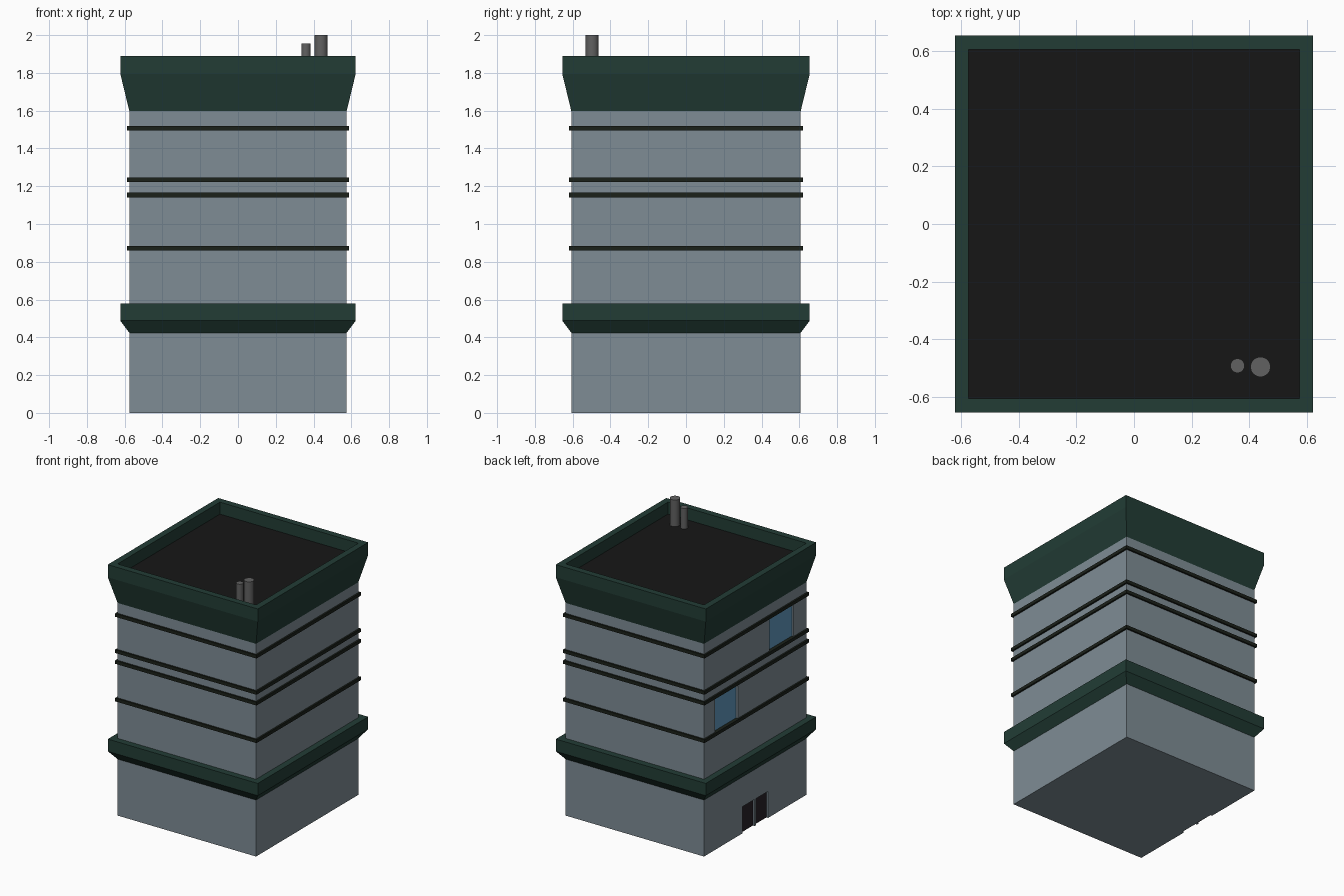
import bpy, bmesh, math

if "Cube" in bpy.data.objects:
    bpy.data.objects.remove(bpy.data.objects["Cube"])

HX, HY = 0.575, 0.607          # half width / half depth of the walls


def material(name, rgb):
    m = bpy.data.materials.new(name)
    m.diffuse_color = (*rgb, 1)
    m.use_nodes = True
    m.node_tree.nodes["Principled BSDF"].inputs["Base Color"].default_value = m.diffuse_color
    return m


WALL = material("wall_grey_blue", (0.21, 0.265, 0.30))
GREEN = material("trim_green", (0.016, 0.046, 0.036))
BAND = material("band_dark", (0.011, 0.015, 0.010))
ROOF = material("roof_black", (0.008, 0.008, 0.008))
PIPE = material("pipe_grey", (0.12, 0.12, 0.12))
GLASS = material("window_blue", (0.12, 0.32, 0.52))
DOOR = material("door_dark", (0.02, 0.015, 0.02))


def finish(name, bm, mat):
    bmesh.ops.recalc_face_normals(bm, faces=bm.faces[:])
    me = bpy.data.meshes.new(name)
    bm.to_mesh(me)
    bm.free()
    me.materials.append(mat)
    ob = bpy.data.objects.new(name, me)
    bpy.context.collection.objects.link(ob)
    return ob


def box(name, x, y, z, mat):
    """Box from (min, max) pairs."""
    bm = bmesh.new()
    bmesh.ops.create_cube(bm, size=1)
    for v in bm.verts:
        for i, (a, b) in enumerate((x, y, z)):
            v.co[i] = (a + b) / 2 + v.co[i] * (b - a)
    return finish(name, bm, mat)


def ring(name, profile, mat):
    """Sweep a closed (offset, z) profile around the rectangular walls."""
    bm = bmesh.new()
    loops = [[bm.verts.new((sx * (HX + o), sy * (HY + o), z))
              for sx, sy in ((-1, -1), (1, -1), (1, 1), (-1, 1))]
             for o, z in profile]
    for i, a in enumerate(loops):
        b = loops[(i + 1) % len(loops)]
        for k in range(4):
            n = (k + 1) % 4
            bm.faces.new((a[k], a[n], b[n], b[k]))
    return finish(name, bm, mat)


# Walls
walls = box("walls", (-HX, HX), (-HY, HY), (0, 1.60), WALL)

# Recessed windows and double door on the left side
openings = [
    ("lower_window", (0.205, 0.475), (0.87, 1.15), GLASS),
    ("upper_window", (-0.455, -0.17), (1.235, 1.505), GLASS),
    ("door_left", (0.008, 0.152), (0.0, 0.20), DOOR),
    ("door_right", (-0.152, -0.008), (0.0, 0.20), DOOR),
]
for name, y, z, mat in openings:
    low = z[0] - 0.05 if z[0] == 0 else z[0]
    cutter = box(name + "_cutter", (-HX - 0.05, -HX + 0.015), y, (low, z[1]), WALL)
    cutter.hide_render = True
    cutter.display_type = 'WIRE'
    cut = walls.modifiers.new(name, 'BOOLEAN')
    cut.operation = 'DIFFERENCE'
    cut.solver = 'EXACT'
    cut.object = cutter
    box(name, (-HX + 0.014, -HX + 0.02), y, z, mat)

# Thin dark bands
for i, z in enumerate((0.872, 1.154, 1.235, 1.507)):
    ring(f"band_{i + 1}", [(-0.025, z - 0.0125), (0.0125, z - 0.0125),
                           (0.0125, z + 0.0125), (-0.025, z + 0.0125)], BAND)

# Green ledge and parapet
ring("ledge", [(0, 0.424), (0.048, 0.488), (0.048, 0.58), (0, 0.58)], GREEN)
ring("parapet", [(0, 1.597), (0.048, 1.795), (0.048, 1.89), (0, 1.89)], GREEN)

# Roof deck
box("roof", (-HX, HX), (-HY, HY), (1.78, 1.80), ROOF)

# Roof pipes
for name, x, y, r, top in (("tall_pipe", 0.44, -0.497, 0.035, 2.0),
                           ("short_pipe", 0.36, -0.493, 0.025, 1.955)):
    bpy.ops.mesh.primitive_cylinder_add(vertices=32, radius=r, depth=top - 1.795,
                                        location=(x, y, (top + 1.795) / 2))
    ob = bpy.context.object
    ob.name = name
    ob.data.materials.append(PIPE)
    bpy.ops.object.shade_smooth_by_angle(angle=math.radians(30))
